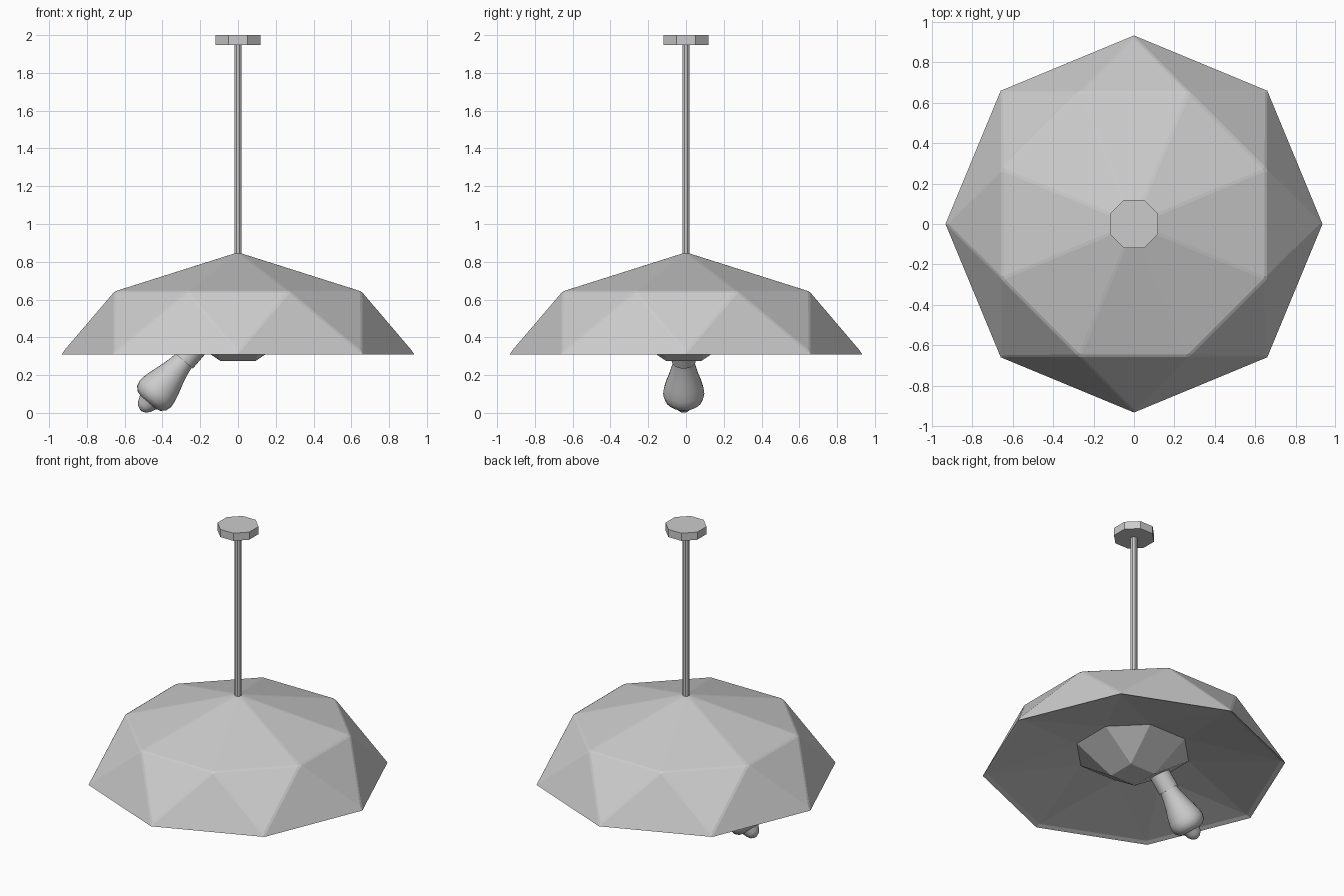
import bpy, bmesh, math
from mathutils import Vector

if "Cube" in bpy.data.objects:
    bpy.data.objects.remove(bpy.data.objects["Cube"])


def make_object(name, bm, smooth=False):
    bmesh.ops.recalc_face_normals(bm, faces=bm.faces)
    mesh = bpy.data.meshes.new(name)
    bm.to_mesh(mesh)
    bm.free()
    obj = bpy.data.objects.new(name, mesh)
    bpy.context.collection.objects.link(obj)
    if smooth:
        bpy.ops.object.select_all(action='DESELECT')
        obj.select_set(True)
        bpy.context.view_layer.objects.active = obj
        bpy.ops.object.shade_smooth_by_angle(angle=math.radians(40))
    return obj


def ring(bm, radius, z, offset, n=8, y=0):
    return [bm.verts.new((radius * math.cos(math.radians(offset) + i * math.tau / n),
                          radius * math.sin(math.radians(offset) + i * math.tau / n) + y, z))
            for i in range(n)]


def zigzag(bm, upper, lower):
    # Band of alternating triangles between two staggered octagons
    for i in range(8):
        j = (i + 1) % 8
        bm.faces.new((upper[i], lower[i], lower[j]))
        bm.faces.new((upper[i], lower[j], upper[j]))


def lathe(name, profile, sides, offset=0, smooth=False):
    # Surface of revolution from (radius, height) pairs, capped at both ends
    bm = bmesh.new()
    rings = [ring(bm, r, z, offset, sides) for r, z in profile]
    for a, b in zip(rings, rings[1:]):
        for i in range(sides):
            j = (i + 1) % sides
            bm.faces.new((a[i], a[j], b[j], b[i]))
    bm.faces.new(rings[0])
    bm.faces.new(rings[-1])
    return make_object(name, bm, smooth)


SHIFT_Y = -0.012   # the lamp fitting sits slightly forward

# Faceted shade: pyramid top, triangle band, rim, closed underside and square-ended lamp holder
bm = bmesh.new()
apex = bm.verts.new((0, 0, 0.85))
mid = ring(bm, 0.707, 0.643, 22.5)
rim = ring(bm, 0.927, 0.322, 0)
lip = ring(bm, 0.905, 0.322, 0)
hub = ring(bm, 0.36, 0.435, 22.5, y=SHIFT_Y)
base = ring(bm, 0.134, 0.276, 45, 4, SHIFT_Y)
for i in range(8):
    j = (i + 1) % 8
    bm.faces.new((apex, mid[i], mid[j]))
    bm.faces.new((rim[i], rim[j], lip[j], lip[i]))
zigzag(bm, mid, rim)
zigzag(bm, hub, lip)
for i in range(4):
    a, b, c = hub[2 * i], hub[2 * i + 1], hub[(2 * i + 2) % 8]
    bm.faces.new((base[i], a, b))
    bm.faces.new((base[i], b, c, base[(i + 1) % 4]))
bm.faces.new(base)

# Softened creases between the outer facets
bmesh.ops.recalc_face_normals(bm, faces=bm.faces)
outer = {apex, *mid, *rim}
creases = [e for e in bm.edges if set(e.verts) <= outer and not set(e.verts) <= set(rim)]
bmesh.ops.bevel(bm, geom=creases, offset=0.008, segments=1, affect='EDGES', profile=0.5)
make_object("shade", bm, False)

# Ceiling plate and hanging rod
lathe("ceiling_plate", [(0.129, 1.948), (0.129, 2.0)], 8, 22.5)
lathe("hanging_rod", [(0.021, 0.8), (0.021, 1.955)], 8, 22.5, True)

# Socket and bulb, tilted out of the left face of the holder
socket = lathe("socket", [(0.064, -0.14), (0.064, 0.0)], 24, 0, True)
bulb = lathe("bulb", [(0.054, -0.02), (0.056, 0), (0.063, 0.04), (0.078, 0.1),
                      (0.095, 0.155), (0.106, 0.2), (0.109, 0.23), (0.1, 0.262),
                      (0.078, 0.282), (0.058, 0.288), (0.051, 0.3), (0.044, 0.318),
                      (0.028, 0.338), (0.004, 0.348)], 24, 0, True)
tilt = Vector((-0.65, 0, -0.76)).to_track_quat('Z', 'Y')
for obj in (socket, bulb):
    obj.rotation_euler = tilt.to_euler()
    obj.location = (-0.288, SHIFT_Y, 0.276)
